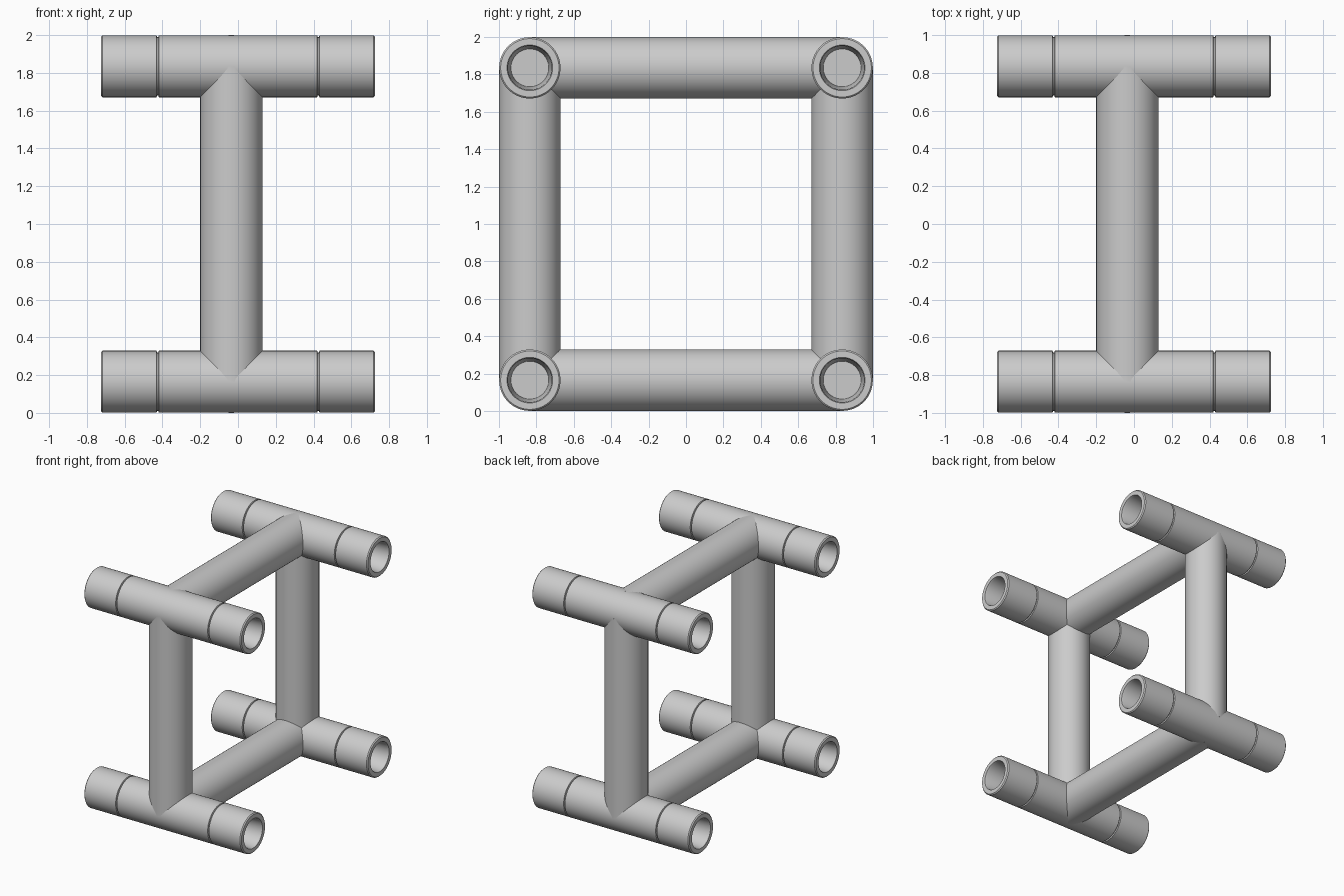
import bpy, bmesh, math
from mathutils import Matrix

if "Cube" in bpy.data.objects:
    bpy.data.objects.remove(bpy.data.objects["Cube"])

R_BAR, R_TUBE = 0.165, 0.164   # outer radii
C = 0.835                      # half spacing between tube axes
HALF = 0.725                   # half tube length
BAR_X = -0.035                 # bars sit slightly left of centre
SEG = 64


def lathe(name, profile, matrix):
    """Revolve (position, radius) points about z; zero radius makes a pole."""
    bm = bmesh.new()
    rings = []
    for z, r in profile:
        n = SEG if r > 0 else 1
        rings.append([bm.verts.new((r * math.cos(2 * math.pi * i / SEG),
                                    r * math.sin(2 * math.pi * i / SEG), z))
                      for i in range(n)])
    for a, b in zip(rings, rings[1:]):
        for i in range(SEG):
            j = (i + 1) % SEG
            if len(a) == 1:
                bm.faces.new((a[0], b[j], b[i]))
            elif len(b) == 1:
                bm.faces.new((a[i], a[j], b[0]))
            else:
                bm.faces.new((a[i], a[j], b[j], b[i]))
    bmesh.ops.transform(bm, matrix=matrix, verts=bm.verts)
    bmesh.ops.recalc_face_normals(bm, faces=bm.faces)
    me = bpy.data.meshes.new(name)
    bm.to_mesh(me)
    bm.free()
    ob = bpy.data.objects.new(name, me)
    bpy.context.collection.objects.link(ob)
    bpy.ops.object.select_all(action='DESELECT')
    ob.select_set(True)
    bpy.context.view_layer.objects.active = ob
    bpy.ops.object.shade_smooth_by_angle(angle=math.radians(30))
    return ob


# Half of the tube profile: blind tapered bore, bevelled rim, end cap groove
half = [(HALF - 0.27, 0), (HALF - 0.27, 0.101), (HALF - 0.015, 0.117),
        (HALF, 0.122), (HALF, 0.156), (HALF - 0.008, R_TUBE),
        (0.431, R_TUBE), (0.428, 0.154), (0.422, 0.154), (0.419, R_TUBE)]
tube_profile = half + [(-z, r) for z, r in reversed(half)]
bar_profile = [(-C, 0), (-C, R_BAR), (C, R_BAR), (C, 0)]

along_x = Matrix.Rotation(math.pi / 2, 4, 'Y')
along_y = Matrix.Rotation(math.pi / 2, 4, 'X')

# Four long tubes at the corners
for sy, side in ((-1, "front"), (1, "back")):
    for z, level in ((1 - C, "lower"), (1 + C, "upper")):
        lathe(f"{level}_{side}_tube", tube_profile,
              Matrix.Translation((0, sy * C, z)) @ along_x)

# Square frame of bars joining the tubes
for s, side, level in ((-1, "front", "lower"), (1, "back", "upper")):
    lathe(f"{side}_upright", bar_profile, Matrix.Translation((BAR_X, s * C, 1)))
    lathe(f"{level}_crossbar", bar_profile,
          Matrix.Translation((BAR_X, 0, 1 + s * C)) @ along_y)
